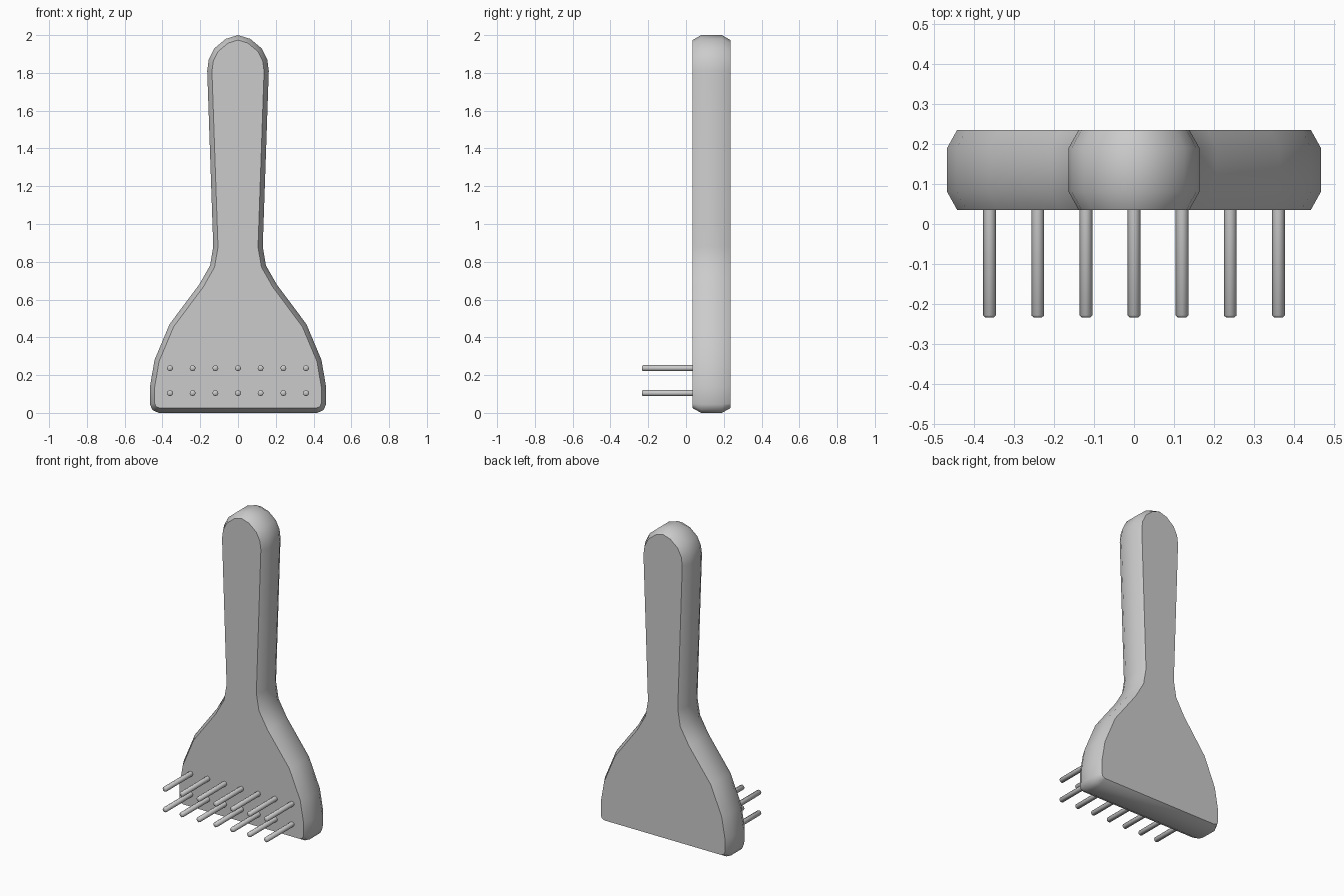
import bpy, bmesh, math
from mathutils import Vector, Matrix

if "Cube" in bpy.data.objects:
    bpy.data.objects.remove(bpy.data.objects["Cube"])


def finish(bm, name, angle):
    bmesh.ops.recalc_face_normals(bm, faces=bm.faces)
    mesh = bpy.data.meshes.new(name)
    bm.to_mesh(mesh)
    bm.free()
    ob = bpy.data.objects.new(name, mesh)
    bpy.context.collection.objects.link(ob)
    bpy.ops.object.select_all(action='DESELECT')
    ob.select_set(True)
    bpy.context.view_layer.objects.active = ob
    bpy.ops.object.shade_smooth_by_angle(angle=math.radians(angle))
    return ob


def inset(points, d):
    # offset a clockwise outline inwards by d
    result = []
    for i, p in enumerate(points):
        a = (p - points[i - 1]).normalized()
        b = (points[(i + 1) % len(points)] - p).normalized()
        na, nb = Vector((a.y, -a.x)), Vector((b.y, -b.x))
        result.append(p + (na + nb) * d / (1 + na.dot(nb)))
    return result


# Paddle body: right half of the outline, top to bottom, then mirrored
half = [(0.0, 2.0), (0.065, 1.98), (0.125, 1.93), (0.155, 1.87), (0.163, 1.81),
        (0.131, 0.88), (0.148, 0.78), (0.205, 0.68), (0.362, 0.47), (0.442, 0.28),
        (0.466, 0.14), (0.466, 0.045), (0.453, 0.015), (0.42, 0.0)]
outline = [Vector(p) for p in half] + [Vector((-x, z)) for x, z in reversed(half[1:])]

bm = bmesh.new()
rings = []
for y, d in [(0.035, 0.025), (0.08, 0), (0.19, 0), (0.235, 0.025)]:
    rings.append([bm.verts.new((p.x, y, p.y)) for p in inset(outline, d)])
n = len(outline)
for r, s in zip(rings, rings[1:]):
    for i in range(n):
        j = (i + 1) % n
        bm.faces.new((r[i], r[j], s[j], s[i]))
bm.faces.new(rings[0])
bm.faces.new(rings[-1])
finish(bm, "paddle_body", 50)

# Two rows of seven bristle pins with chamfered tips
TIP, ROOT = -0.233, 0.06
for row, z in enumerate((0.105, 0.237)):
    for col in range(7):
        bm = bmesh.new()
        bmesh.ops.create_cone(
            bm, cap_ends=True, segments=8, radius1=0.016, radius2=0.016, depth=ROOT - TIP,
            matrix=Matrix.Translation((-0.36 + 0.12 * col, (TIP + ROOT) / 2, z))
            @ Matrix.Rotation(math.pi / 2, 4, 'X'))
        tip_edges = [e for e in bm.edges if all(v.co.y < TIP + 0.001 for v in e.verts)]
        bmesh.ops.bevel(bm, geom=tip_edges, offset=0.005, segments=1, affect='EDGES')
        finish(bm, f"bristle_pin_{row + 1}_{col + 1}", 50)
